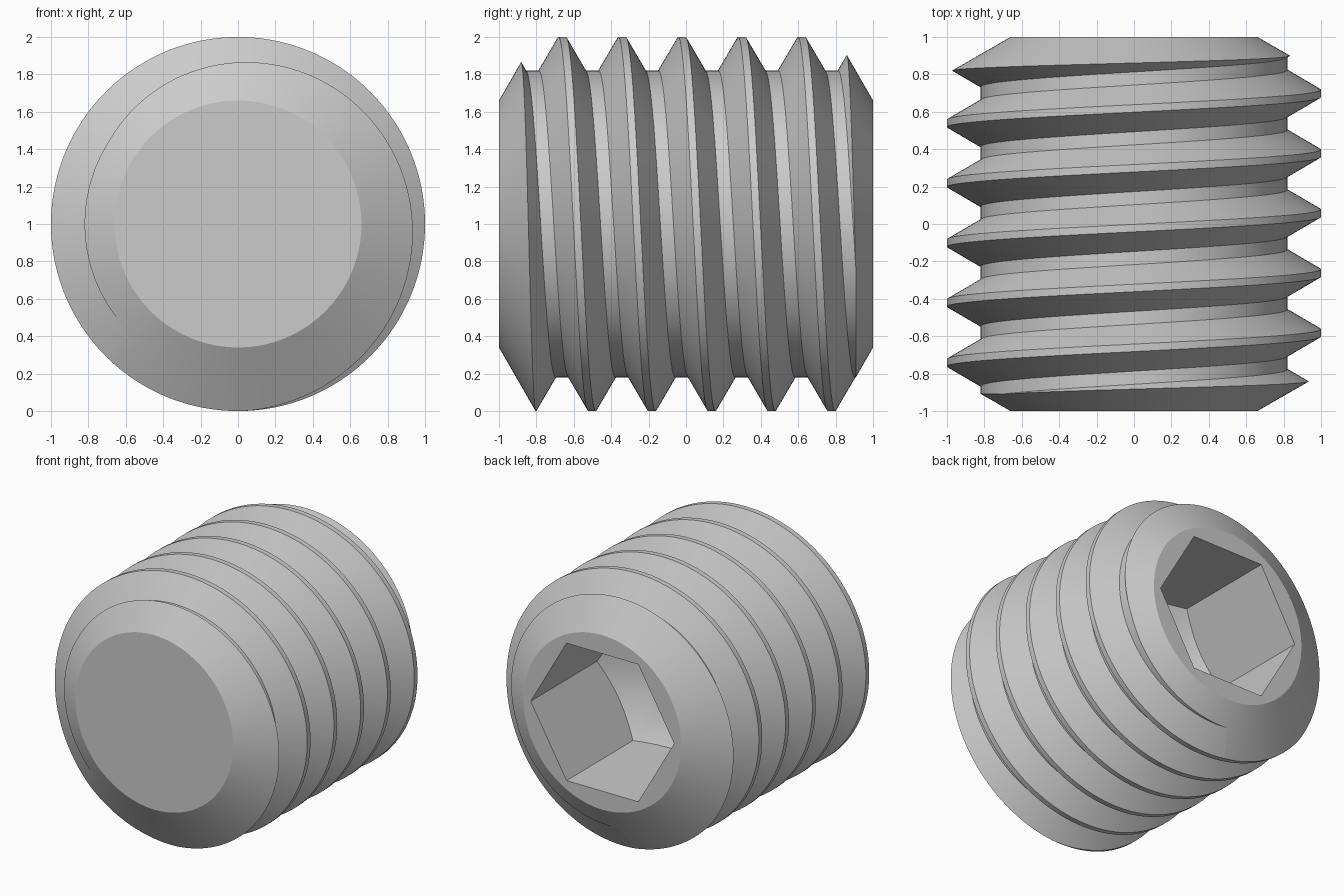
import bpy
import bmesh
from math import pi, cos, sin, radians

if "Cube" in bpy.data.objects:
    bpy.data.objects.remove(bpy.data.objects["Cube"])

SEGMENTS = 192          # divisible by six so the socket corners are exact
PITCH = 0.32
CREST_AT = 0.058        # y of a thread crest on the +x side
ROOT, CREST = 0.82, 1.0
HALF_CREST, FLANK_END = 0.02, 0.125
END_RADIUS, CHAMFER_SLOPE = 0.66, 1.74
SOCKET_APOTHEM, SOCKET_TIP, DRILL_SLOPE = 0.52, -0.14, 0.577


def thread_radius(y, crest):
    """Radius of the endless thread at y, given one crest position."""
    d = abs((y - crest + PITCH / 2) % PITCH - PITCH / 2)
    f = (d - HALF_CREST) / (FLANK_END - HALF_CREST)
    return CREST + (ROOT - CREST) * min(max(f, 0), 1)


def chamfer_radius(y):
    return END_RADIUS + CHAMFER_SLOPE * (1 - abs(y))


def chamfer_meet(side, crest):
    """Find where the end chamfer runs into the thread (side is -1 or 1)."""
    outer, inner = 1.0, 0.75
    for _ in range(40):
        mid = (outer + inner) / 2
        if chamfer_radius(side * mid) < thread_radius(side * mid, crest):
            outer = mid
        else:
            inner = mid
    return side * outer


def column(turn):
    """Lengthwise section (radius, y) from front centre to socket tip."""
    crest = CREST_AT - PITCH * turn
    front, back = chamfer_meet(-1, crest), chamfer_meet(1, crest)
    points = [(0, -1), (END_RADIUS, -1)]
    for m in range(-5, 6):
        for offset in (-HALF_CREST, HALF_CREST, FLANK_END, PITCH - FLANK_END):
            y = min(max(crest + PITCH * m + offset, front), back)
            points.append((thread_radius(y, crest), y))
    # End face, hexagonal socket wall and conical drilled floor
    angle = (turn * 2 * pi) % (pi / 3) - pi / 6
    hexagon = SOCKET_APOTHEM / cos(angle)
    points += [(END_RADIUS, 1), (hexagon, 1),
               (hexagon, SOCKET_TIP + DRILL_SLOPE * hexagon), (0, SOCKET_TIP)]
    return points


# Threaded body with chamfered ends and socket
bm = bmesh.new()
grid = []
for j in range(SEGMENTS + 1):
    a = 2 * pi * j / SEGMENTS
    grid.append([bm.verts.new((r * cos(a), y, 1 + r * sin(a)))
                 for r, y in column(j / SEGMENTS)])
for left, right in zip(grid, grid[1:]):
    for k in range(len(left) - 1):
        bm.faces.new((left[k], left[k + 1], right[k + 1], right[k]))
bmesh.ops.remove_doubles(bm, verts=bm.verts, dist=0.00002)
bmesh.ops.recalc_face_normals(bm, faces=bm.faces)
mesh = bpy.data.meshes.new("set_screw")
bm.to_mesh(mesh)
bm.free()

# Plain grey metal
grey = bpy.data.materials.new("grey_metal")
grey.use_nodes = True
colour = (0.6, 0.6, 0.6, 1)
grey.diffuse_color = colour
grey.node_tree.nodes["Principled BSDF"].inputs["Base Color"].default_value = colour
mesh.materials.append(grey)

screw = bpy.data.objects.new("set_screw", mesh)
bpy.context.collection.objects.link(screw)
bpy.ops.object.select_all(action="DESELECT")
screw.select_set(True)
bpy.context.view_layer.objects.active = screw
bpy.ops.object.shade_smooth_by_angle(angle=radians(25))
